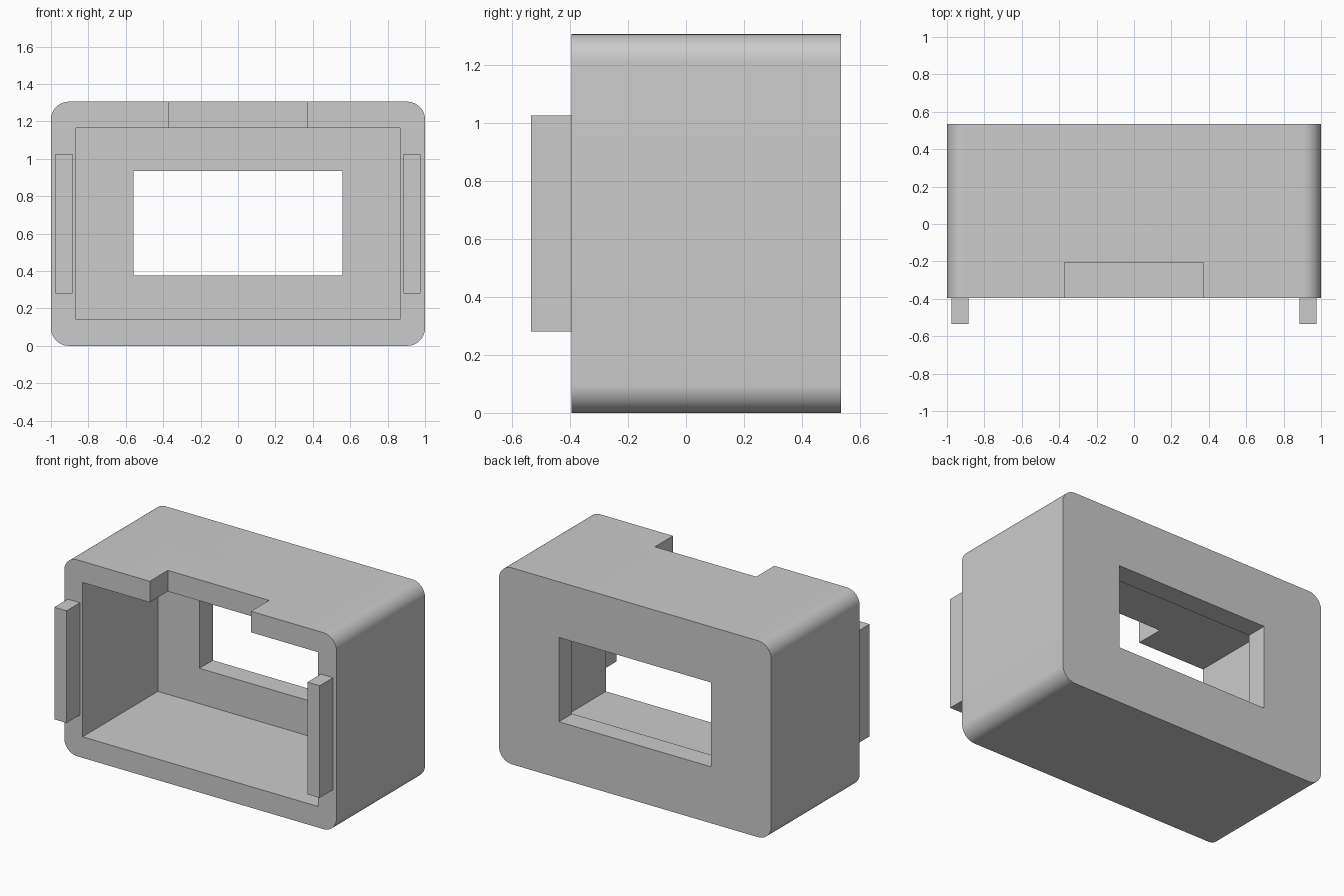
import bpy, bmesh, math

default = bpy.data.objects.get("Cube")
if default:
    bpy.data.objects.remove(default, do_unlink=True)

WIDTH, HEIGHT = 2.0, 1.305
FRONT, BACK = -0.395, 0.535
WALL = 0.14
RADIUS = 0.095

grey = bpy.data.materials.new("plain grey")
grey.use_nodes = True
colour = (0.6, 0.6, 0.6, 1)
grey.diffuse_color = colour
grey.node_tree.nodes["Principled BSDF"].inputs["Base Color"].default_value = colour


def make_object(name, bm):
    bmesh.ops.recalc_face_normals(bm, faces=bm.faces)
    mesh = bpy.data.meshes.new(name)
    bm.to_mesh(mesh)
    bm.free()
    mesh.materials.append(grey)
    obj = bpy.data.objects.new(name, mesh)
    bpy.context.collection.objects.link(obj)
    return obj


def box(name, xs, ys, zs):
    bm = bmesh.new()
    bmesh.ops.create_cube(bm, size=1)
    for v in bm.verts:
        v.co = [r[0] if c < 0 else r[1] for c, r in zip(v.co, (xs, ys, zs))]
    return make_object(name, bm)


def rounded_block(name, steps=12):
    # Rounded rectangle on the front plane, extruded to the back
    bm = bmesh.new()
    cx, cz = WIDTH / 2 - RADIUS, HEIGHT / 2 - RADIUS
    verts = []
    for corner, (sx, sz) in enumerate(((1, 1), (-1, 1), (-1, -1), (1, -1))):
        for i in range(steps + 1):
            a = math.pi / 2 * (corner + i / steps)
            verts.append(bm.verts.new((sx * cx + RADIUS * math.cos(a), FRONT,
                                       HEIGHT / 2 + sz * cz + RADIUS * math.sin(a))))
    face = bm.faces.new(verts)
    extruded = bmesh.ops.extrude_face_region(bm, geom=[face], use_keep_orig=True)
    moved = [g for g in extruded["geom"] if isinstance(g, bmesh.types.BMVert)]
    bmesh.ops.translate(bm, verts=moved, vec=(0, BACK - FRONT, 0))
    return make_object(name, bm)


def cut(target, cutter):
    mod = target.modifiers.new("cut", 'BOOLEAN')
    mod.operation = 'DIFFERENCE'
    mod.solver = 'EXACT'
    mod.object = cutter
    cutter.hide_render = True
    bpy.context.view_layer.objects.active = target
    bpy.ops.object.modifier_apply(modifier=mod.name)
    bpy.data.objects.remove(cutter, do_unlink=True)


# Housing: open at the front, window in the back, notch in the top front edge
housing = rounded_block("housing")
cut(housing, box("cavity_cutter", (-0.865, 0.865), (FRONT - 0.2, BACK - WALL),
                 (WALL, HEIGHT - WALL)))
cut(housing, box("window_cutter", (-0.56, 0.56), (0.2, 0.8), (0.375, 0.935)))
cut(housing, box("notch_cutter", (-0.372, 0.372), (FRONT - 0.2, -0.205), (1.0, 1.5)))

bpy.ops.object.select_all(action='DESELECT')
housing.select_set(True)
bpy.context.view_layer.objects.active = housing
bpy.ops.object.shade_smooth_by_angle(angle=math.radians(30))

# Upright tabs on the front rim
for side, name in ((1, "left_tab"), (-1, "right_tab")):
    box(name, sorted((side * 0.885, side * 0.975)), (-0.535, FRONT), (0.28, 1.025))
